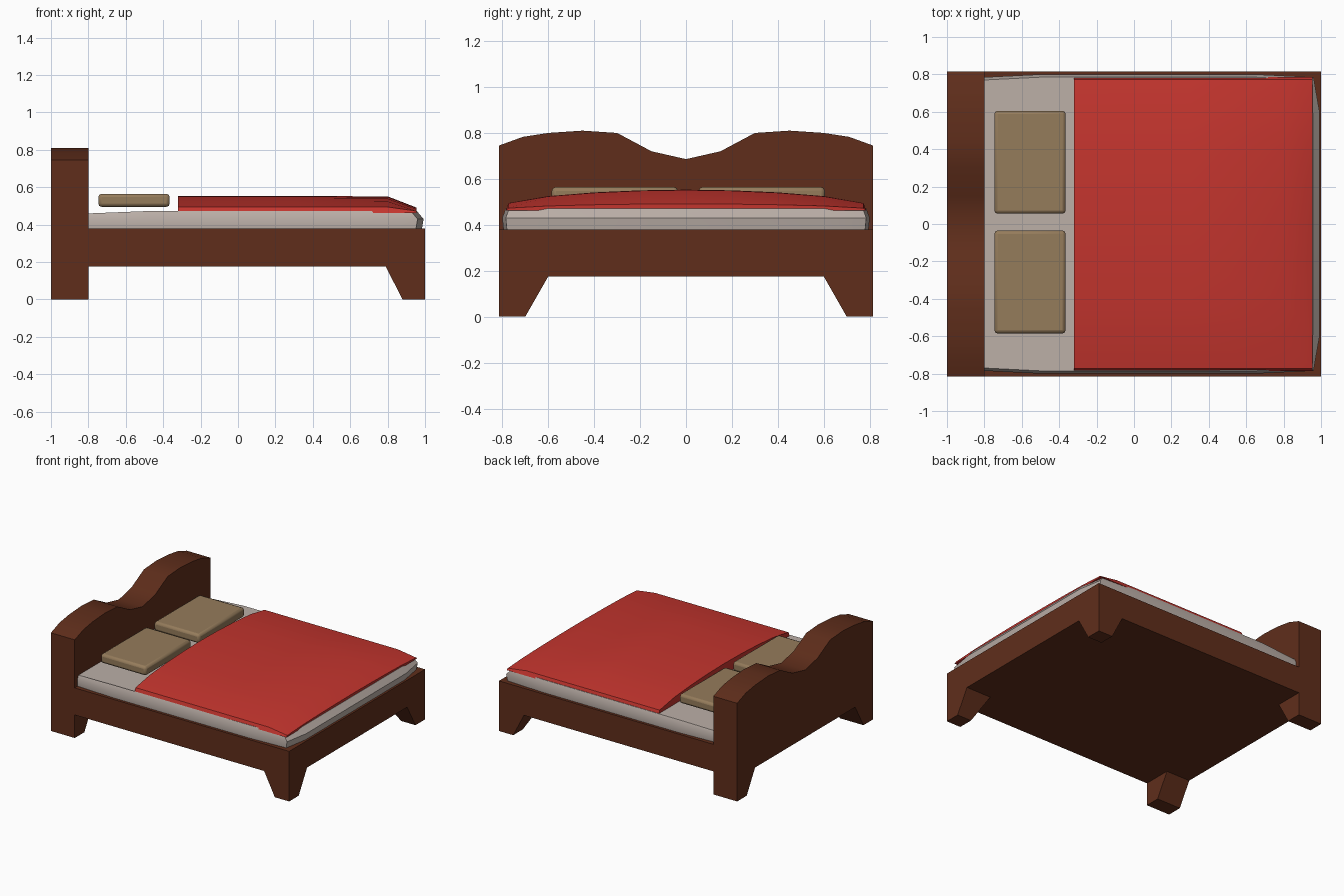
import bpy, bmesh, math

if "Cube" in bpy.data.objects:
    bpy.data.objects.remove(bpy.data.objects["Cube"])


def material(name, color):
    m = bpy.data.materials.new(name)
    m.diffuse_color = (*color, 1)
    m.use_nodes = True
    m.node_tree.nodes["Principled BSDF"].inputs["Base Color"].default_value = m.diffuse_color
    return m


WOOD = material("wood", (0.115, 0.027, 0.011))
SHEET = material("sheet", (0.50, 0.43, 0.39))
RED = material("red_cloth", (0.55, 0.035, 0.027))
TAN = material("tan_cloth", (0.30, 0.20, 0.105))


def loft(name, rings, mat, angle=30):
    """Skin equal-length closed rings and cap both ends."""
    bm = bmesh.new()
    loops = [[bm.verts.new(p) for p in ring] for ring in rings]
    for a, b in zip(loops, loops[1:]):
        for i in range(len(a)):
            j = (i + 1) % len(a)
            bm.faces.new((a[i], a[j], b[j], b[i]))
    bm.faces.new(loops[0])
    bm.faces.new(loops[-1])
    bmesh.ops.recalc_face_normals(bm, faces=bm.faces)
    mesh = bpy.data.meshes.new(name)
    bm.to_mesh(mesh)
    bm.free()
    ob = bpy.data.objects.new(name, mesh)
    bpy.context.collection.objects.link(ob)
    mesh.materials.append(mat)
    bpy.ops.object.select_all(action='DESELECT')
    bpy.context.view_layer.objects.active = ob
    ob.select_set(True)
    bpy.ops.object.shade_smooth_by_angle(angle=math.radians(angle))
    return ob


def rect(x0, x1, y0, y1, z):
    return [(x0, y0, z), (x1, y0, z), (x1, y1, z), (x0, y1, z)]


def mirrored(half):
    """Complete a (y, z) profile by mirroring it across y = 0."""
    return half + [(-y, z) for y, z in reversed(half) if y > 0]


# Headboard: wavy top, feet cut into the same profile
head = mirrored([(0, 0.175), (0.6, 0.175), (0.7, 0), (0.815, 0), (0.815, 0.745),
                 (0.71, 0.783), (0.6, 0.80), (0.45, 0.81), (0.3, 0.80),
                 (0.15, 0.72), (0, 0.686)])
# the profile starts and ends on the centre line, so order it as one loop
loft("headboard", [[(x, y, z) for y, z in head] for x in (-1, -0.8)], WOOD)

# Bed base
loft("bed_base", [rect(-0.8, 1, -0.815, 0.815, z) for z in (0.175, 0.38)], WOOD)

# Tapered feet at the foot end
for side, s in (("left", -1), ("right", 1)):
    loft("front_foot_" + side, [rect(0.88, 1, s * 0.70, s * 0.815, 0),
                                rect(0.79, 1, s * 0.60, s * 0.815, 0.175)], WOOD)

# Mattress: softly bowed outline, narrowing towards the top
outline = [(-0.8, 0.785), (-0.5, 0.80), (0.65, 0.80), (0.96, 0.785), (0.992, 0.6)]
outline += [(x, -y) for x, y in reversed(outline)]


def mattress_ring(z, dx, dy, slope=0):
    return [(x - dx if x > 0.9 else x, y - math.copysign(dy, y),
             z - (slope if x < -0.7 else 0)) for x, y in outline]


loft("mattress", [mattress_ring(0.38, 0.008, 0.005), mattress_ring(0.43, 0, 0),
                  mattress_ring(0.472, 0.035, 0.015, 0.012)], SHEET)

# Blanket: domed cross-section dropping at the foot end
dome = mirrored([(0.785, 0.462), (0.773, 0.495), (0.6, 0.525), (0.4, 0.541),
                 (0.2, 0.55), (0, 0.553)][::1])
loft("blanket", [[(x, y, 0.462 + (z - 0.462) * k) for y, z in dome]
                 for x, k in ((-0.32, 1), (0.3, 1), (0.8, 0.98), (0.955, 0.32))],
     RED, 35)

# Pillows: plump slabs with rounded edges
for name, y0, y1 in (("pillow_left", -0.585, -0.035), ("pillow_right", 0.055, 0.605)):
    pillow = loft(name, [rect(-0.747, -0.365, y0, y1, z) for z in (0.495, 0.565)], TAN)
    bevel = pillow.modifiers.new("rounding", 'BEVEL')
    bevel.width = 0.018
    bevel.segments = 2
